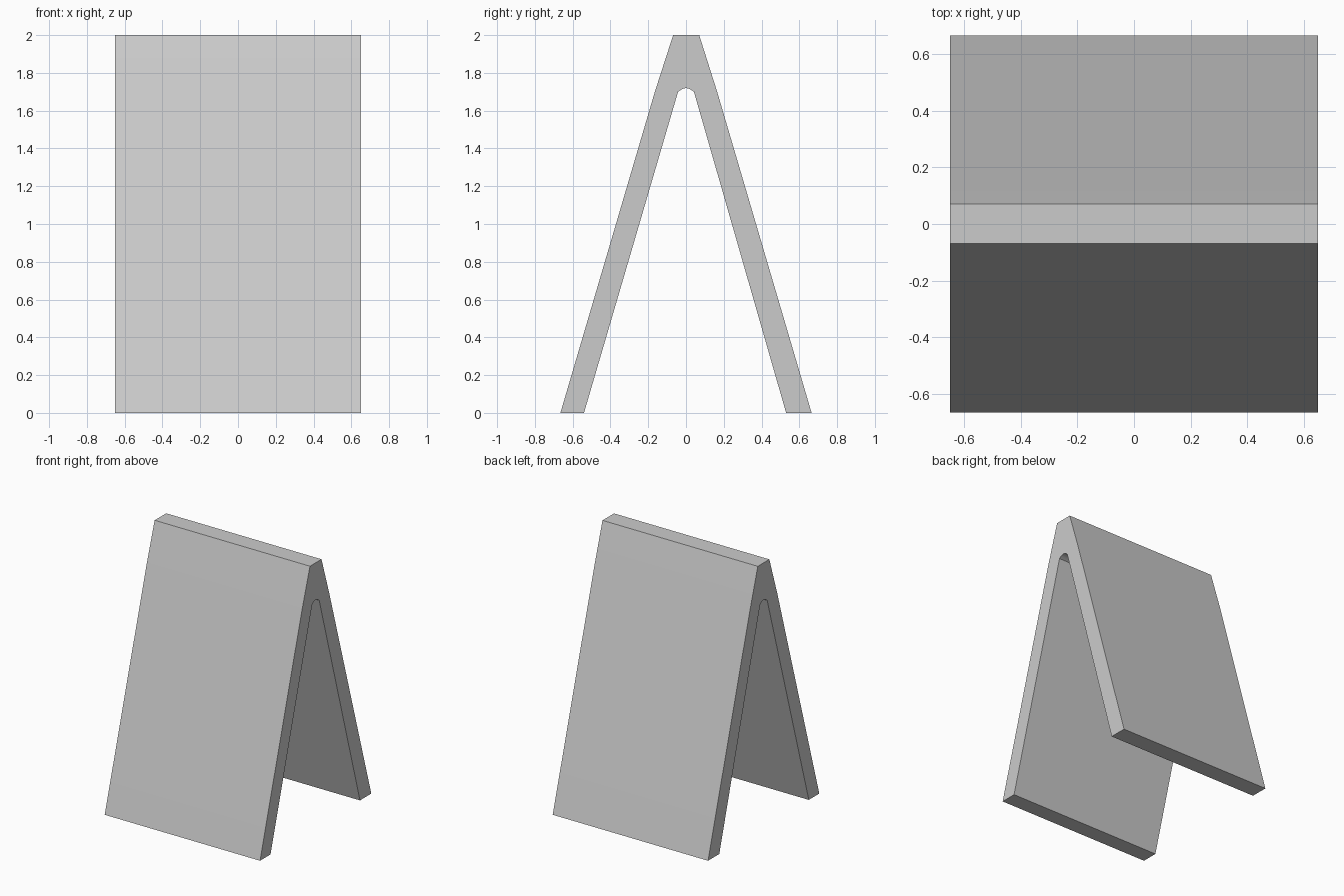
import bpy, bmesh, math

if "Cube" in bpy.data.objects:
    bpy.data.objects.remove(bpy.data.objects["Cube"])

HALF_WIDTH = 0.65

# Side profile (y, z) of the folded board: outer skin, then inner arch
profile = [
    (-0.665, 0), (-0.165, 1.70), (-0.068, 2.0),
    (0.07, 2.0), (0.165, 1.70), (0.665, 0),
    (0.53, 0), (0.042, 1.70), (0.02, 1.715), (0, 1.72),
    (-0.02, 1.715), (-0.042, 1.70), (-0.54, 0),
]

# Extrude the profile across the full width
bm = bmesh.new()
verts = [bm.verts.new((-HALF_WIDTH, y, z)) for y, z in profile]
face = bm.faces.new(verts)
new = bmesh.ops.extrude_face_region(bm, geom=[face], use_keep_orig=True)["geom"]
moved = [g for g in new if isinstance(g, bmesh.types.BMVert)]
bmesh.ops.translate(bm, verts=moved, vec=(2 * HALF_WIDTH, 0, 0))
bmesh.ops.recalc_face_normals(bm, faces=bm.faces)

mesh = bpy.data.meshes.new("a_frame_board")
bm.to_mesh(mesh)
bm.free()
board = bpy.data.objects.new("a_frame_board", mesh)
bpy.context.collection.objects.link(board)

# Soft bends in the panels, crisp outer edges
bpy.context.view_layer.objects.active = board
board.select_set(True)
bpy.ops.object.shade_smooth_by_angle(angle=math.radians(30))
